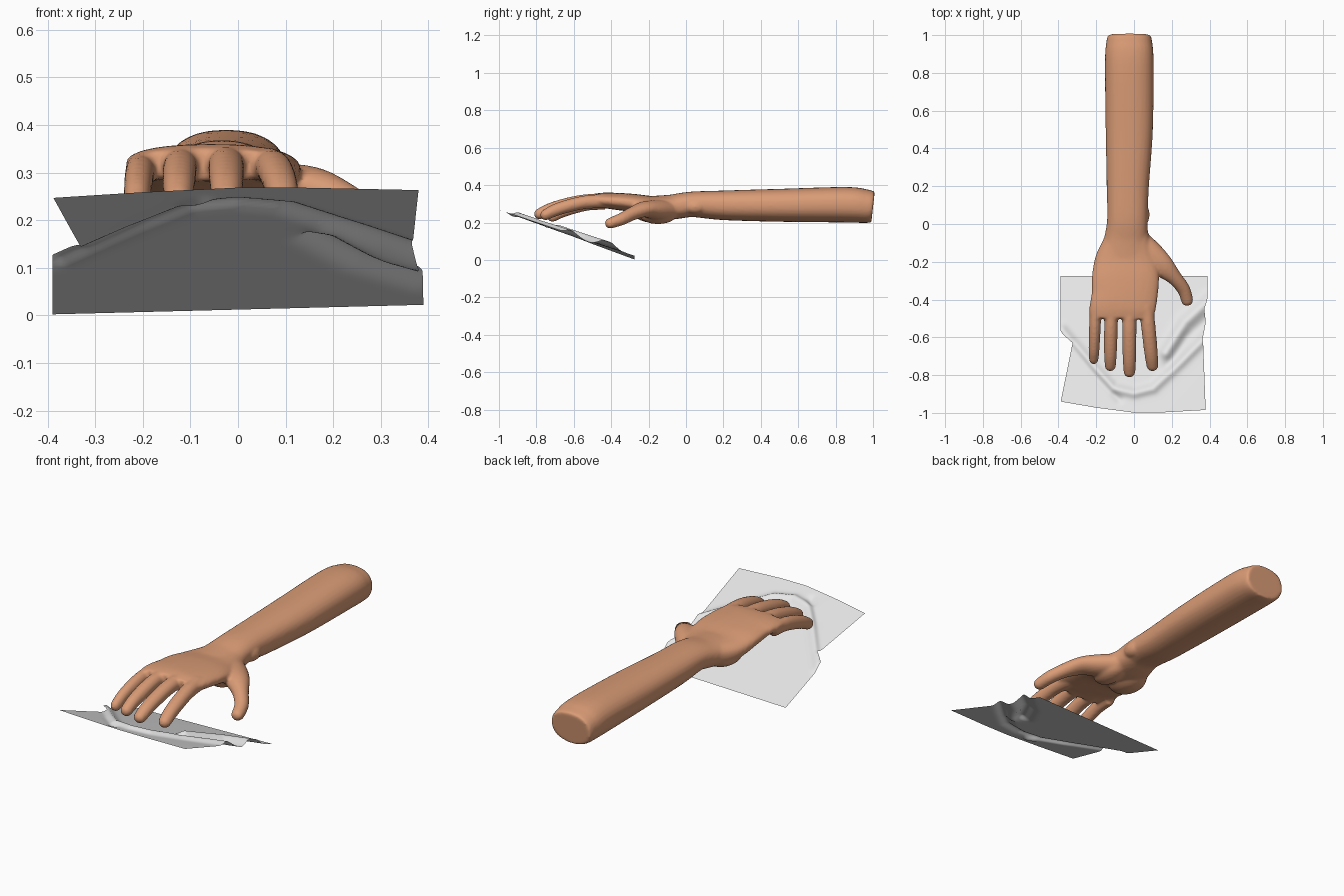
import bpy, bmesh, math
from mathutils import Vector

cube = bpy.data.objects.get("Cube")
if cube:
    bpy.data.objects.remove(cube)


def material(name, colour):
    m = bpy.data.materials.new(name)
    m.use_nodes = True
    m.diffuse_color = (*colour, 1)
    m.node_tree.nodes["Principled BSDF"].inputs["Base Color"].default_value = (*colour, 1)
    return m


skin = material("skin", (0.70, 0.33, 0.18))
white = material("white_cloth", (0.80, 0.80, 0.80))


def spline(rows, steps=6):
    """Smooth run of rows through the given rows."""
    out = []
    for i in range(len(rows) - 1):
        a, b = rows[max(i - 1, 0)], rows[i]
        c, d = rows[i + 1], rows[min(i + 2, len(rows) - 1)]
        for s in range(steps):
            t = s / steps
            out.append([q + 0.5 * t * (r - p + t * (2 * p - 5 * q + 4 * r - u
                        + t * (3 * (q - r) + u - p))) for p, q, r, u in zip(a, b, c, d)])
    return out + [list(rows[-1])]


def tube(bm, rows, power=2.0, round_tip=True, sides=28):
    """Loft of ovals; each row is x, y, z, half width, half height."""
    rows = spline(rows)
    rings = []
    for i, row in enumerate(rows):
        p = Vector(row[:3])
        t = (Vector(rows[min(i + 1, len(rows) - 1)][:3]) - Vector(rows[max(i - 1, 0)][:3])).normalized()
        rings.append((p, t, row[3], row[4]))
    if round_tip:
        p, t, w, h = rings[-1]
        for k in range(1, 6):
            a = k * math.pi / 11
            rings.append((p + t * h * math.sin(a), t, w * math.cos(a), h * math.cos(a)))
    loops = []
    for p, t, w, h in rings:
        side = t.cross(Vector((0, 0, 1))).normalized()
        up = side.cross(t)
        loop = []
        for k in range(sides):
            c, s = math.cos(k * math.tau / sides), math.sin(k * math.tau / sides)
            c = math.copysign(abs(c) ** (2 / power), c)
            s = math.copysign(abs(s) ** (2 / power), s)
            loop.append(bm.verts.new(p + side * w * c + up * h * s))
        loops.append(loop)
    for a, b in zip(loops, loops[1:]):
        for k in range(sides):
            n = (k + 1) % sides
            bm.faces.new((a[k], a[n], b[n], b[k]))
    bm.faces.new(loops[0][::-1])
    bm.faces.new(loops[-1])


def finish(name, bm, mat):
    bmesh.ops.recalc_face_normals(bm, faces=bm.faces)
    me = bpy.data.meshes.new(name)
    bm.to_mesh(me)
    bm.free()
    for f in me.polygons:
        f.use_smooth = True
    me.materials.append(mat)
    ob = bpy.data.objects.new(name, me)
    bpy.context.collection.objects.link(ob)
    return ob


bm = bmesh.new()

# Forearm and wrist
tube(bm, [(-0.025, 1.0, 0.283, 0.113, 0.083), (-0.025, 0.96, 0.287, 0.122, 0.090),
          (-0.025, 0.85, 0.295, 0.129, 0.095), (-0.025, 0.5, 0.292, 0.125, 0.088),
          (-0.033, 0.2, 0.292, 0.112, 0.079), (-0.035, 0.03, 0.297, 0.107, 0.068),
          (-0.042, -0.08, 0.283, 0.116, 0.066), (-0.045, -0.18, 0.280, 0.140, 0.062)], power=2.3)

# Palm and back of the hand
tube(bm, [(-0.036, 0.02, 0.29, 0.10, 0.06), (-0.038, -0.08, 0.280, 0.122, 0.064),
          (-0.043, -0.18, 0.282, 0.162, 0.060), (-0.045, -0.28, 0.303, 0.178, 0.050),
          (-0.050, -0.38, 0.314, 0.175, 0.045), (-0.062, -0.45, 0.319, 0.174, 0.040),
          (-0.064, -0.50, 0.316, 0.170, 0.034)], power=2.4, round_tip=False)

# Fingers: base x, tip x, tip y, half width, knuckle height
for base, tip, end, w, z in ((-0.203, -0.214, -0.735, 0.031, 0.306), (-0.120, -0.126, -0.775, 0.036, 0.317),
                             (-0.025, -0.024, -0.810, 0.038, 0.320), (0.064, 0.100, -0.775, 0.038, 0.315)):
    rows = []
    for t, drop, s in ((0, 0, 1.05), (0.3, 0.006, 1), (0.55, 0.024, 0.98),
                       (0.78, 0.049, 0.92), (0.93, 0.074, 0.82)):
        rows.append((base + (tip - base) * t, -0.43 + (end + 0.43) * t, z - drop, w * s, 0.036 * s))
    tube(bm, rows)

# Thumb and its fleshy base
tube(bm, [(0.025, -0.08, 0.265, 0.055, 0.050), (0.090, -0.16, 0.268, 0.068, 0.052),
          (0.155, -0.225, 0.270, 0.060, 0.042), (0.215, -0.285, 0.248, 0.040, 0.036),
          (0.262, -0.345, 0.218, 0.035, 0.033), (0.282, -0.405, 0.196, 0.032, 0.029)])

# Heel of the palm and wrist bone
for centre, size in (((-0.10, -0.17, 0.250), (0.085, 0.11, 0.052)),
                     ((0.035, -0.15, 0.240), (0.065, 0.10, 0.048)),
                     ((0.045, 0.05, 0.285), (0.038, 0.06, 0.040))):
    ball = bmesh.ops.create_uvsphere(bm, u_segments=24, v_segments=16, radius=1)["verts"]
    for v in ball:
        v.co = Vector(centre) + Vector(a * b for a, b in zip(v.co, size))

arm = finish("arm_and_hand", bm, skin)
remesh = arm.modifiers.new("fuse", "REMESH")
remesh.mode = "VOXEL"
remesh.voxel_size = 0.0075
remesh.use_smooth_shade = True
soften = arm.modifiers.new("soften", "SMOOTH")
soften.factor = 0.5
soften.iterations = 7


def at(points, t):
    """Straight-line lookup along rising points."""
    for (a, p), (b, q) in zip(points, points[1:]):
        if t <= b:
            return p + (q - p) * max(0, t - a) / (b - a)
    return points[-1][1]


def crease(x, y, path):
    """Distance from a point to a path."""
    p, best = Vector((x, y)), 9
    for a, b in zip(path, path[1:]):
        a, d = Vector(a), Vector(b) - Vector(a)
        t = min(1, max(0, (p - a).dot(d) / d.dot(d)))
        best = min(best, (p - a - d * t).length)
    return best


# Cloth outline: side edges by y, front edge by x
left = [(-0.95, -0.39), (-0.63, -0.325), (-0.585, -0.375), (-0.565, -0.39), (-0.27, -0.39)]
right = [(-1.0, 0.38), (-0.60, 0.365), (-0.52, 0.38), (-0.45, 0.372), (-0.40, 0.388), (-0.27, 0.39)]
front = [(-0.39, -0.94), (-0.2, -0.972), (0, -0.998), (0.15, -0.998), (0.38, -0.985)]
# Folds pushed up by the hand: path, height, width
folds = [([(-0.38, -0.56), (-0.22, -0.75), (-0.11, -0.87), (0, -0.895), (0.1, -0.87),
           (0.25, -0.73), (0.40, -0.58)], 0.022, 0.026),
         ([(0.40, -0.40), (0.27, -0.52), (0.17, -0.68)], 0.030, 0.035),
         ([(0.40, -0.50), (0.28, -0.60), (0.18, -0.75)], -0.010, 0.03),
         ([(-0.33, -0.64), (-0.2, -0.80), (-0.08, -0.93)], -0.010, 0.02)]

bm = bmesh.new()
n = 90
grid = []
for j in range(n + 1):
    row = []
    for i in range(n + 1):
        u, v = i / n, j / n
        y = -0.275 + (at(front, -0.39 + 0.78 * u) + 0.275) * v
        x = at(left, y) * (1 - u) + at(right, y) * u
        z = 0.004 + (-0.28 - y) * 0.368 + 0.010 * (x + 0.39) * (1 - v) / 0.39
        for path, height, width in folds:
            z += height * math.exp(-(crease(x, y, path) / width) ** 2)
        row.append(bm.verts.new((x, y, max(z, 0))))
    grid.append(row)
for a, b in zip(grid, grid[1:]):
    for i in range(n):
        bm.faces.new((a[i], b[i], b[i + 1], a[i + 1]))
cloth = finish("cloth_sheet", bm, white)
for f in cloth.data.polygons:
    if f.normal.z < 0:
        f.flip()
